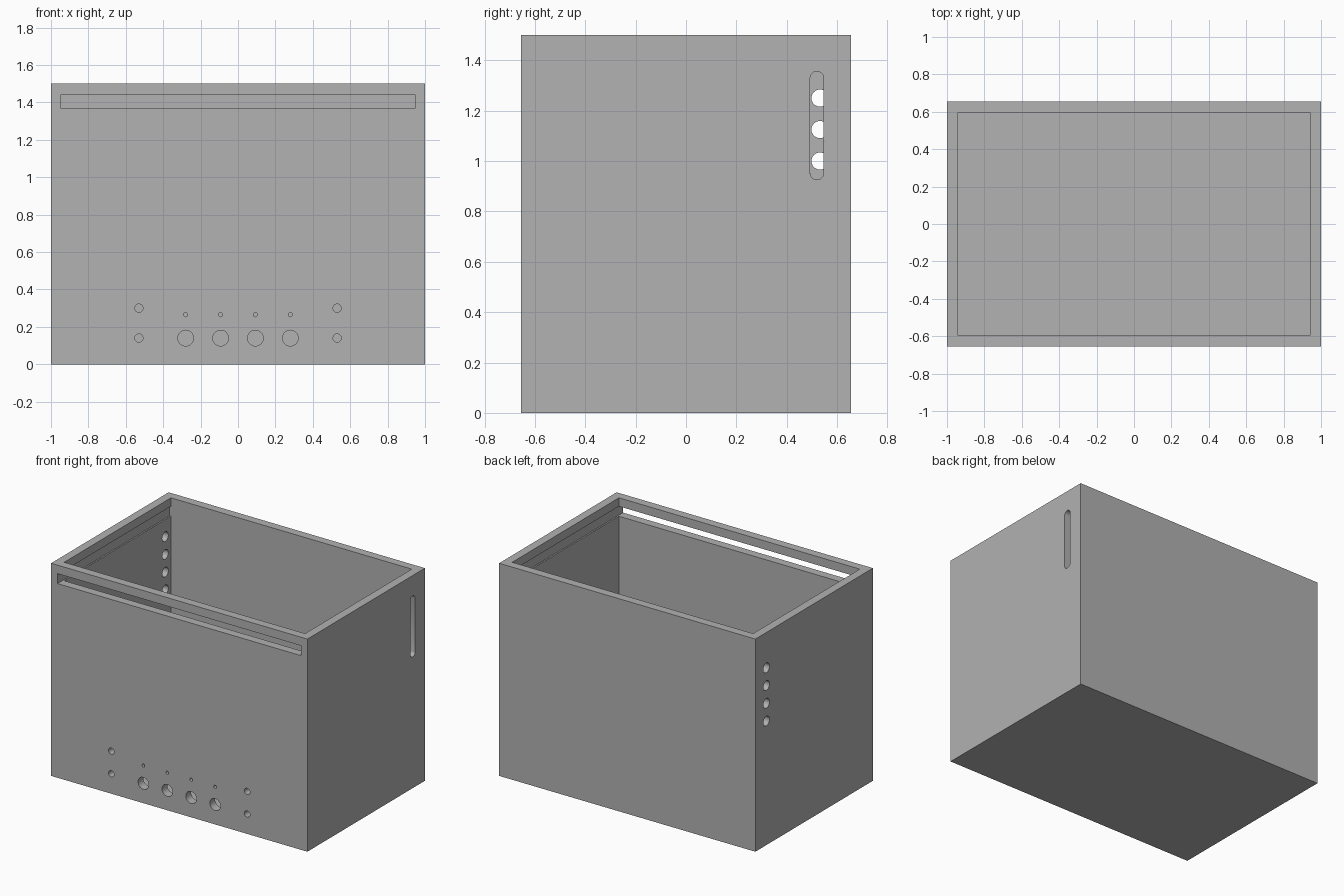
import bpy
import math

if "Cube" in bpy.data.objects:
    bpy.data.objects.remove(bpy.data.objects["Cube"], do_unlink=True)

HALF_X, HALF_Y, HEIGHT, WALL = 1.0, 0.655, 1.5, 0.06
IN_X, IN_Y = HALF_X - WALL, HALF_Y - WALL

grey = bpy.data.materials.new("plain_grey")
grey.use_nodes = True
colour = (0.445, 0.445, 0.445, 1)
grey.diffuse_color = colour
grey.node_tree.nodes["Principled BSDF"].inputs["Base Color"].default_value = colour


def box(name, low, high):
    centre = [(a + b) / 2 for a, b in zip(low, high)]
    bpy.ops.mesh.primitive_cube_add(size=1, location=centre)
    ob = bpy.context.object
    ob.name = name
    ob.scale = [b - a for a, b in zip(low, high)]
    bpy.ops.object.transform_apply(location=True, rotation=True, scale=True)
    return ob


def rod(name, centre, radius, axis):
    """Cylinder long enough to pierce one wall, along x or y."""
    turn = (0, math.pi / 2, 0) if axis == "x" else (math.pi / 2, 0, 0)
    bpy.ops.mesh.primitive_cylinder_add(vertices=32, radius=radius, depth=WALL * 3,
                                        location=centre, rotation=turn)
    ob = bpy.context.object
    ob.name = name
    bpy.ops.object.transform_apply(location=True, rotation=True, scale=True)
    return ob


def cut(target, cutter):
    cutter.hide_render = True
    mod = target.modifiers.new("cut", "BOOLEAN")
    mod.operation = "DIFFERENCE"
    mod.solver = "EXACT"
    mod.object = cutter
    bpy.context.view_layer.objects.active = target
    bpy.ops.object.modifier_apply(modifier=mod.name)
    bpy.data.objects.remove(cutter, do_unlink=True)


# Open-topped case
case = box("open_case", (-HALF_X, -HALF_Y, 0), (HALF_X, HALF_Y, HEIGHT))
case.data.materials.append(grey)
cut(case, box("cavity", (-IN_X, -IN_Y, WALL), (IN_X, IN_Y, HEIGHT + 0.1)))

# Sliding lid slot through the front, with shallow grooves along both sides
cut(case, box("lid_slot", (-0.95, -HALF_Y - 0.1, 1.37), (0.95, IN_Y - 0.0005, 1.44)))

# Front panel: four large holes with small ones above, and screw holes beside
for side in (-1, 1):
    for x in (0.093, 0.28):
        cut(case, rod("knob_hole", (side * x, -HALF_Y + WALL / 2, 0.14), 0.042, "y"))
        cut(case, rod("light_hole", (side * x, -HALF_Y + WALL / 2, 0.265), 0.011, "y"))
    for z in (0.14, 0.30):
        cut(case, rod("screw_hole", (side * 0.53, -HALF_Y + WALL / 2, z), 0.022, "y"))

# Row of cable holes in the right-hand (-x) wall
for i in range(4):
    cut(case, rod("cable_hole", (-HALF_X + WALL / 2, 0.532, 0.875 + i * 0.125), 0.034, "x"))

# Rounded upright slot in the left-hand (+x) wall, cut as one stretched rod
slot = rod("side_slot", (HALF_X - WALL / 2, 0.52, 0), 0.027, "x")
for v in slot.data.vertices:
    v.co.z += 1.329 if v.co.z > 0 else 0.953
cut(case, slot)

# Smooth hole walls, keep edges sharp
bpy.ops.object.select_all(action="DESELECT")
case.select_set(True)
bpy.context.view_layer.objects.active = case
bpy.ops.object.shade_smooth_by_angle(angle=math.radians(30))
